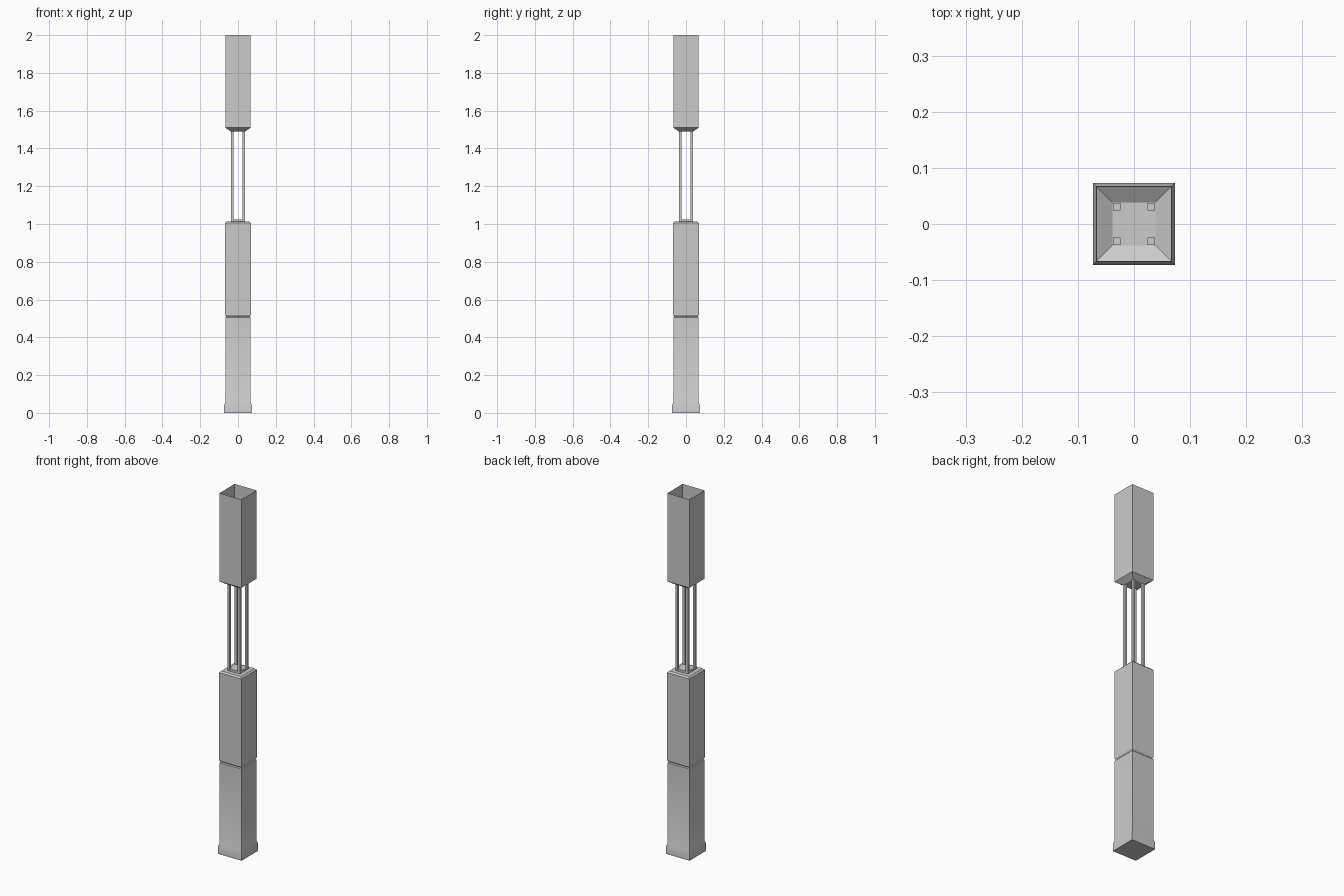
import bpy, bmesh, math

if "Cube" in bpy.data.objects:
    bpy.data.objects.remove(bpy.data.objects["Cube"])


def square_loft(name, profile, cap_bottom=True, cap_top=True, smooth=None):
    """Stack square rings given as (half width, z) and skin them."""
    bm = bmesh.new()
    rings = [[bm.verts.new((sx * h, sy * h, z))
              for sx, sy in ((-1, -1), (1, -1), (1, 1), (-1, 1))] for h, z in profile]
    for a, b in zip(rings, rings[1:]):
        for i in range(4):
            j = (i + 1) % 4
            bm.faces.new((a[i], a[j], b[j], b[i]))
    if cap_bottom:
        bm.faces.new(rings[0][::-1])
    if cap_top:
        bm.faces.new(rings[-1])
    mesh = bpy.data.meshes.new(name)
    bm.to_mesh(mesh)
    bm.free()
    obj = bpy.data.objects.new(name, mesh)
    bpy.context.collection.objects.link(obj)
    if smooth:
        bpy.ops.object.select_all(action='DESELECT')
        obj.select_set(True)
        bpy.context.view_layer.objects.active = obj
        bpy.ops.object.shade_smooth_by_angle(angle=math.radians(smooth))
    return obj


# Lower shaft with its wider foot, groove, and middle shaft with chamfered top
square_loft("lower_shaft", [
    (0.073, 0), (0.073, 0.04), (0.067, 0.055), (0.067, 0.505), (0.063, 0.51),
    (0.068, 0.518), (0.068, 1.005), (0.060, 1.013)], smooth=30)

# Raised plate the rods stand on
square_loft("rod_plate", [(0.037, 1.01), (0.037, 1.025)])

# Four slim square rods
for i, (sx, sy) in enumerate(((-1, -1), (1, -1), (1, 1), (-1, 1))):
    rod = square_loft(f"rod_{i + 1}", [(0.0065, 1.01), (0.0065, 1.495)])
    rod.location = (sx * 0.031, sy * 0.031, 0)

# Upper shaft: open at the top, tapered underneath
square_loft("upper_shaft", [(0.038, 1.49), (0.067, 1.51), (0.067, 2.0)],
            cap_top=False)
